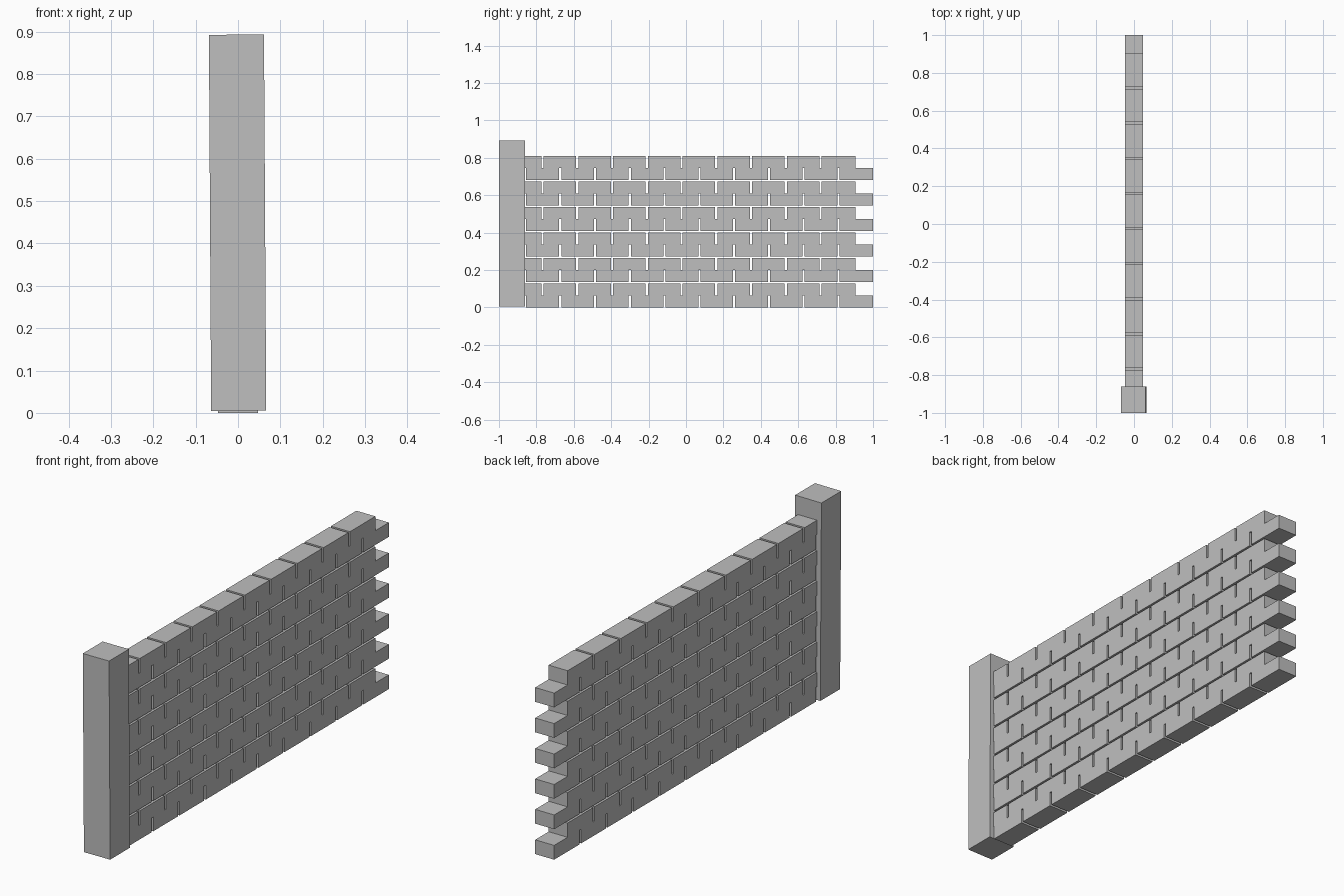
import bpy
import bmesh
from mathutils import Matrix

if "Cube" in bpy.data.objects:
    bpy.data.objects.remove(bpy.data.objects["Cube"], do_unlink=True)

# Plain grey for the whole wall
grey = bpy.data.materials.new("stone_grey")
grey.use_nodes = True
colour = (0.52, 0.52, 0.52, 1)
grey.diffuse_color = colour
grey.node_tree.nodes["Principled BSDF"].inputs["Base Color"].default_value = colour

POST_BACK = -0.86
HALF_WIDTH = 0.047
BRICK = 0.1858          # brick length with its joint
JOINT = 0.011
COURSE = 0.064          # height of one row of bricks
PITCH = 0.1364          # spacing of the double courses


def finish(bm, name):
    bmesh.ops.recalc_face_normals(bm, faces=bm.faces)
    mesh = bpy.data.meshes.new(name)
    bm.to_mesh(mesh)
    bm.free()
    mesh.materials.append(grey)
    obj = bpy.data.objects.new(name, mesh)
    bpy.context.collection.objects.link(obj)
    return obj


def joints(end):
    """Centres of the upright joints of a row, counted back from its free end."""
    found = []
    y = end - BRICK
    while y > POST_BACK + 0.03:
        found.append(y)
        y -= BRICK
    return found


def double_course(index):
    """Two staggered rows of bricks as one toothed outline, extruded across the wall."""
    z0 = index * PITCH
    z1, z2 = z0 + COURSE, z0 + 2 * COURSE
    low_end, high_end = 1.0, 0.905
    low_start = POST_BACK + JOINT / 2
    outline = [(low_start, z0)]
    for y in reversed(joints(low_end)):
        a, b = y - JOINT / 2, y + JOINT / 2
        outline += [(a, z0), (a, z1), (b, z1), (b, z0)]
    outline += [(low_end, z0), (low_end, z1), (high_end, z1), (high_end, z2)]
    for y in joints(high_end):
        a, b = y - JOINT / 2, y + JOINT / 2
        outline += [(b, z2), (b, z1), (a, z1), (a, z2)]
    outline += [(POST_BACK, z2), (POST_BACK, z1), (low_start, z1)]

    bm = bmesh.new()
    face = bm.faces.new([bm.verts.new((-HALF_WIDTH, y, z)) for y, z in outline])
    side = bmesh.ops.extrude_face_region(bm, geom=[face])["geom"]
    verts = [v for v in side if isinstance(v, bmesh.types.BMVert)]
    bmesh.ops.translate(bm, verts=verts, vec=(2 * HALF_WIDTH, 0, 0))
    return finish(bm, f"brick_course_{index + 1}")


for i in range(6):
    double_course(i)

# End post, leaning very slightly sideways
bm = bmesh.new()
bmesh.ops.create_cube(bm, size=1, matrix=Matrix.Diagonal((0.13, 0.14, 0.888, 1)))
post = finish(bm, "end_post")
post.location = (-0.001, -0.93, 0.449)
post.rotation_euler.y = -0.006
